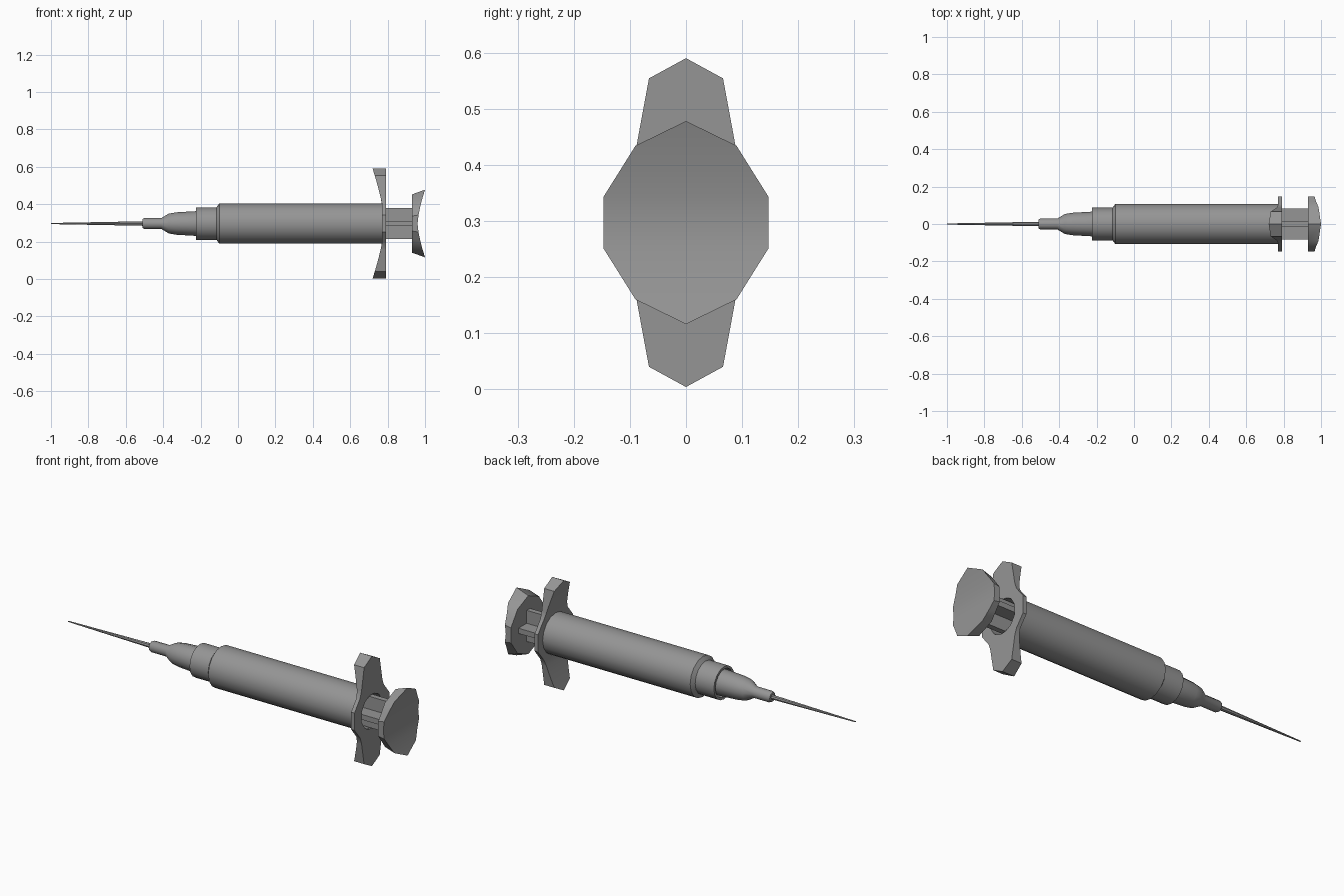
import bpy, bmesh, math
from mathutils import Vector

cube = bpy.data.objects.get("Cube")
if cube:
    bpy.data.objects.remove(cube)

AXIS = 0.297  # height of the long axis

grey = bpy.data.materials.new("neutral grey")
grey.use_nodes = True
GREY = (0.3, 0.3, 0.3, 1)
grey.diffuse_color = GREY
grey.node_tree.nodes["Principled BSDF"].inputs["Base Color"].default_value = GREY


def finish(name, bm, angle=35):
    bmesh.ops.remove_doubles(bm, verts=bm.verts, dist=0.0002)
    bmesh.ops.recalc_face_normals(bm, faces=bm.faces)
    mesh = bpy.data.meshes.new(name)
    bm.to_mesh(mesh)
    bm.free()
    mesh.materials.append(grey)
    obj = bpy.data.objects.new(name, mesh)
    obj.location.z = AXIS
    bpy.context.collection.objects.link(obj)
    bpy.ops.object.select_all(action='DESELECT')
    obj.select_set(True)
    bpy.context.view_layer.objects.active = obj
    bpy.ops.object.shade_smooth_by_angle(angle=math.radians(angle))
    return obj


def revolve(name, profile, sides):
    """Turn an (x, radius) profile around the long axis."""
    bm = bmesh.new()
    verts = [bm.verts.new((x, 0, r)) for x, r in profile]
    edges = [bm.edges.new(pair) for pair in zip(verts, verts[1:])]
    bmesh.ops.spin(bm, geom=verts + edges, cent=(0, 0, 0), axis=(1, 0, 0),
                   angle=math.tau, steps=sides)
    return finish(name, bm)


def mirrored(quarter):
    """Full outline from a quarter, listed from the top point to the side."""
    half = quarter + [(y, -z) for y, z in reversed(quarter)]
    return half + [(-y, z) for y, z in reversed(half[1:-1])]


def plate(name, outline, cuts, shape, hole=0):
    """Outline across the axis, sliced at heights, thickened and bent by shape."""
    bm = bmesh.new()
    outer = [bm.verts.new((0, y, z)) for y, z in outline]
    if hole:
        inner = [bm.verts.new(Vector((0, y, z)).normalized() * hole) for y, z in outline]
        for i in range(len(outer)):
            bm.faces.new((outer[i - 1], outer[i], inner[i], inner[i - 1]))
    else:
        bm.faces.new(outer)
    for z in cuts:
        for s in (z, -z):
            geom = bm.verts[:] + bm.edges[:] + bm.faces[:]
            bmesh.ops.bisect_plane(bm, geom=geom, plane_co=(0, 0, s), plane_no=(0, 0, 1))
    result = bmesh.ops.extrude_face_region(bm, geom=bm.faces[:], use_keep_orig=True)
    back = {v for v in result["geom"] if isinstance(v, bmesh.types.BMVert)}
    for v in bm.verts:
        v.co = shape(v.co.copy(), v in back)
    return finish(name, bm)


def box(name, lo, hi):
    bm = bmesh.new()
    bmesh.ops.create_cube(bm, size=1)
    for v in bm.verts:
        v.co = [b if c > 0 else a for a, b, c in zip(lo, hi, v.co)]
    return finish(name, bm)


# Needle and its stepped hub
revolve("needle", [(-1, 0), (-1, 0.003), (-0.505, 0.012), (-0.505, 0)], 8)
revolve("needle_hub", [(-0.51, 0), (-0.51, 0.024), (-0.5, 0.029), (-0.41, 0.029),
                       (-0.37, 0.053), (-0.33, 0.06), (-0.225, 0.066), (-0.12, 0.066)], 12)

# Hollow barrel with an open collar around the hub
revolve("barrel", [(-0.14, 0), (-0.14, 0.074), (-0.225, 0.074), (-0.225, 0.087),
                   (-0.115, 0.087), (-0.1, 0.108), (0.78, 0.108), (0.78, 0.09),
                   (-0.08, 0.09), (-0.08, 0)], 16)


# Finger flange: flat behind, thickening forward towards the two tips
def flange_shape(co, back):
    t = max(0, (abs(co.z) - 0.1) / 0.193)
    co.x = 0.79 if back else 0.77 - 0.05 * t ** 1.2
    return co


flange = [(0, 0.293), (0.066, 0.257), (0.088, 0.138), (0.1, 0.105), (0.147, 0.046)]
plate("finger_flange", mirrored(flange), (0.1, 0.14, 0.18, 0.22, 0.257), flange_shape, 0.09)

# Plunger: cross-shaped rod with a stopper inside the barrel
box("plunger_rib_upright", (-0.03, -0.014, -0.083), (0.935, 0.014, 0.083))
box("plunger_rib_level", (-0.03, -0.083, -0.014), (0.935, 0.083, 0.014))
revolve("plunger_stopper", [(-0.06, 0), (-0.06, 0.089), (0, 0.089), (0, 0)], 16)


# Thumb rest: dished across its height
def thumb_shape(co, back):
    if back:
        co.x = 0.96 + 0.04 * (abs(co.z) / 0.181) ** 1.5
    else:
        co.x = 0.93
        co.z *= 0.86
    return co


thumb = [(0, 0.181), (0.09, 0.137), (0.147, 0.046)]
plate("thumb_rest", mirrored(thumb), (0, 0.046, 0.09, 0.137), thumb_shape)
